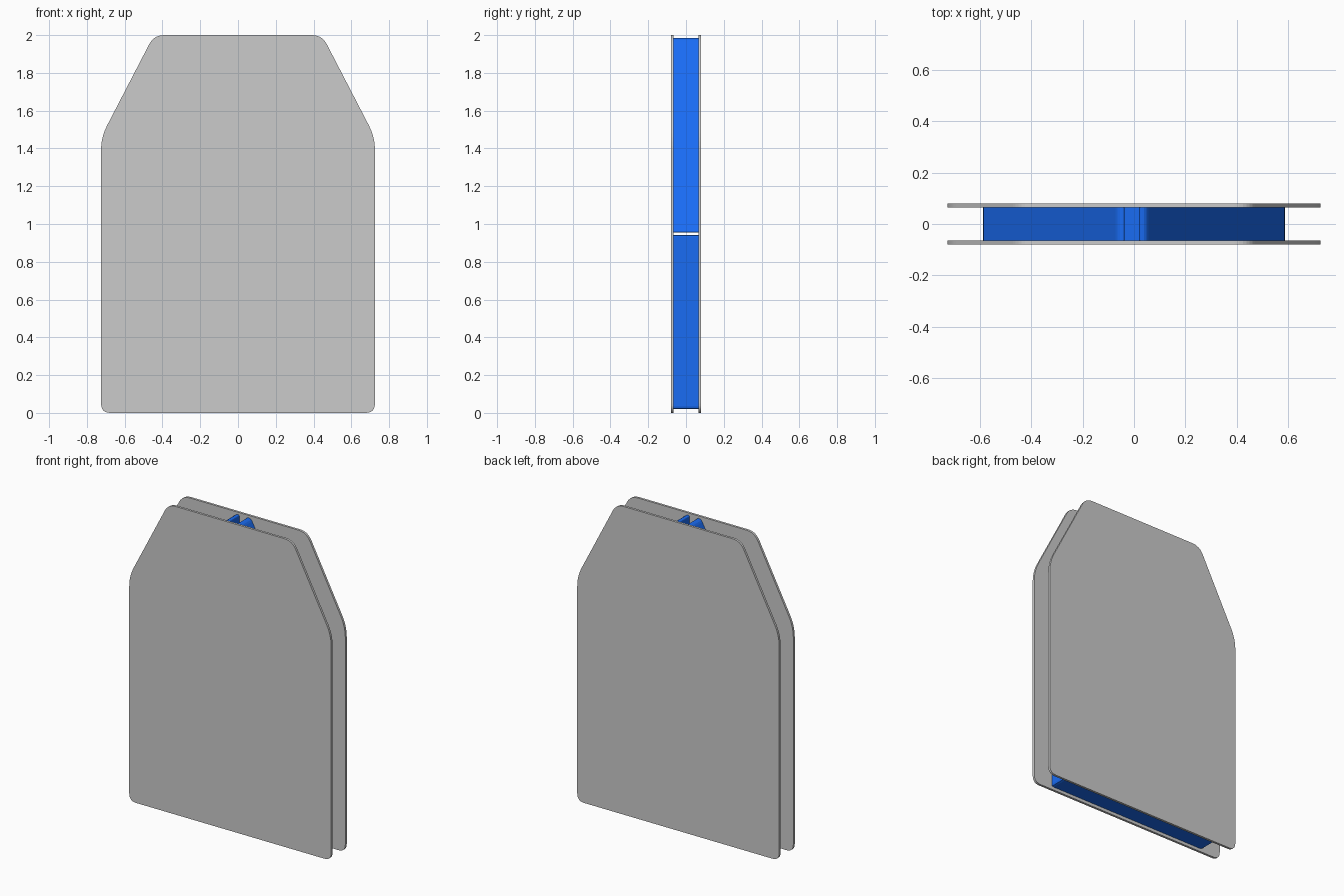
import bpy, bmesh
from mathutils import Vector

if "Cube" in bpy.data.objects:
    bpy.data.objects.remove(bpy.data.objects["Cube"])


def rounded(corners, steps=5):
    """Round each (x, z, tangent length) corner of a closed outline."""
    out = []
    n = len(corners)
    for i, (x, z, t) in enumerate(corners):
        p = Vector((x, z))
        if t == 0:
            out.append(p)
            continue
        a = p + (Vector(corners[i - 1][:2]) - p).normalized() * t
        b = p + (Vector(corners[(i + 1) % n][:2]) - p).normalized() * t
        for k in range(steps + 1):
            s = k / steps
            out.append(a * (1 - s) ** 2 + p * 2 * s * (1 - s) + b * s * s)
    return out


def extrude(name, outline, y0, y1, mat=None):
    """Extrude an x/z outline from y0 to y1."""
    bm = bmesh.new()
    face = bm.faces.new([bm.verts.new((p.x, y0, p.y)) for p in outline])
    geo = bmesh.ops.extrude_face_region(bm, geom=[face])["geom"]
    moved = [v for v in geo if isinstance(v, bmesh.types.BMVert)]
    bmesh.ops.translate(bm, verts=moved, vec=(0, y1 - y0, 0))
    bmesh.ops.recalc_face_normals(bm, faces=bm.faces)
    mesh = bpy.data.meshes.new(name)
    bm.to_mesh(mesh)
    bm.free()
    obj = bpy.data.objects.new(name, mesh)
    bpy.context.collection.objects.link(obj)
    if mat:
        mesh.materials.append(mat)
    return obj


blue = bpy.data.materials.new("blue")
blue.diffuse_color = (0.01, 0.15, 0.9, 1)
blue.use_nodes = True
blue.node_tree.nodes["Principled BSDF"].inputs["Base Color"].default_value = blue.diffuse_color

# Front and back plates with clipped upper corners
half = [(0.725, 0, 0.05), (0.725, 1.46, 0.07), (0.445, 2, 0.055)]
plate = rounded(half + [(-x, z, t) for x, z, t in reversed(half)], 6)
extrude("front_plate", plate, -0.08, -0.065)
extrude("back_plate", plate, 0.065, 0.08)

# Lower core block
lower = [(-0.588, 0.02, 0.015), (0.588, 0.02, 0.015),
         (0.588, 0.942, 0.008), (-0.588, 0.942, 0.008)]
extrude("lower_core", rounded(lower, 2), -0.065, 0.065, blue)

# Two upper wedges with a narrow slot between them
for side, name in ((-1, "left_core_wedge"), (1, "right_core_wedge")):
    inner = 0.028
    wedge = [(side * inner - 0.008, 0.955, 0), (side * 0.588 , 0.955, 0.008),
             (side * 0.055 - 0.008, 1.985, 0.02), (side * inner - 0.008, 1.985, 0.01)]
    extrude(name, rounded(wedge, 3), -0.065, 0.065, blue)
